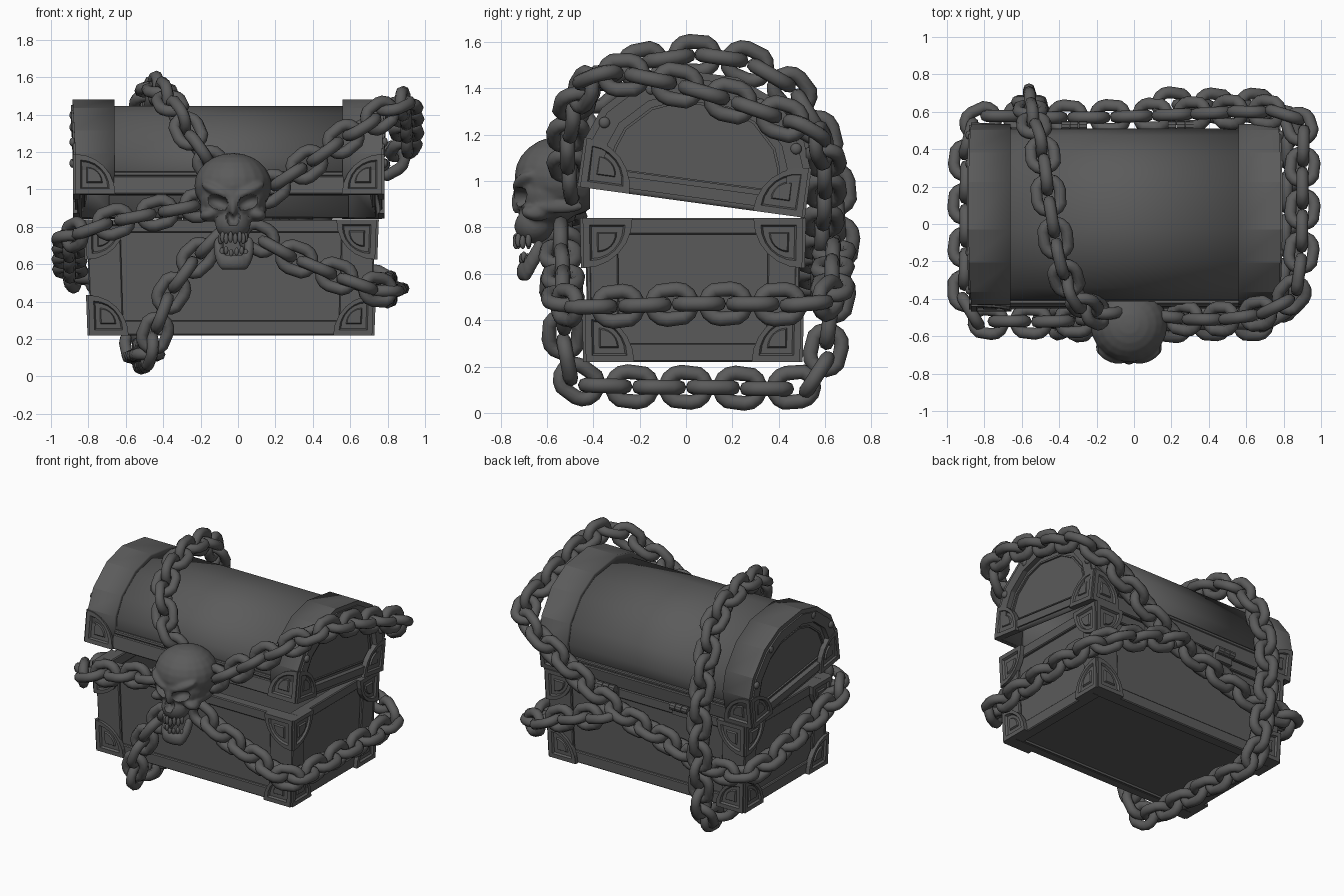
import bpy, bmesh, math
from mathutils import Vector, Matrix

if "Cube" in bpy.data.objects:
    bpy.data.objects.remove(bpy.data.objects["Cube"])

X, Y, Z = Vector((1, 0, 0)), Vector((0, 1, 0)), Vector((0, 0, 1))
iron = bpy.data.materials.new("dark_iron")
iron.diffuse_color = (.105, .105, .105, 1)
iron.use_nodes = True
iron.node_tree.nodes["Principled BSDF"].inputs["Base Color"].default_value = iron.diffuse_color


def finish(name, bm, M=None, smooth=None, bevel=0, shell=0):
    if not shell:
        bmesh.ops.recalc_face_normals(bm, faces=bm.faces)
    me = bpy.data.meshes.new(name)
    bm.to_mesh(me)
    bm.free()
    if M:
        me.transform(M)
    me.materials.append(iron)
    ob = bpy.data.objects.new(name, me)
    bpy.context.collection.objects.link(ob)
    if smooth:
        me.shade_smooth()
        me.set_sharp_from_angle(angle=math.radians(smooth))
    if bevel:
        b = ob.modifiers.new("bevel", 'BEVEL')
        b.width, b.segments = bevel, 1
    if shell:
        s = ob.modifiers.new("shell", 'SOLIDIFY')
        s.thickness, s.offset = shell, -1
    return ob


def box(bm, x0, x1, y0, y1, z0, z1):
    M = Matrix.Translation(((x0+x1)/2, (y0+y1)/2, (z0+z1)/2)) @ Matrix.Diagonal((x1-x0, y1-y0, z1-z0, 1))
    bmesh.ops.create_cube(bm, size=1, matrix=M)


def ball_matrix(c, r, rot=(0, 0, 0)):
    R = Matrix.Rotation(rot[2], 4, 'Z') @ Matrix.Rotation(rot[1], 4, 'Y') @ Matrix.Rotation(rot[0], 4, 'X')
    return Matrix.Translation(c) @ R @ Matrix.Diagonal((*r, 1))


def ball(bm, c, r, rot=(0, 0, 0)):
    bmesh.ops.create_uvsphere(bm, u_segments=20, v_segments=12, radius=1, matrix=ball_matrix(c, r, rot))


def largest(bm, axis, sign):
    bm.normal_update()
    return max((f for f in bm.faces if f.normal[axis]*sign > .95), key=lambda f: f.calc_area())


def recess(bm, axis, sign, inset, depth):
    """Inset the largest face that points along an axis and push it inwards."""
    f = largest(bm, axis, sign)
    bmesh.ops.inset_individual(bm, faces=[f], thickness=inset)
    r = bmesh.ops.extrude_discrete_faces(bm, faces=[f])
    for v in r['faces'][0].verts:
        v.co[axis] -= sign*depth


def bracket(bm, corner, u, v, n, r):
    """Quarter-round corner plate with a recessed window."""
    out = corner + n*.012
    pts = [out] + [out + (u*math.cos(a) + v*math.sin(a))*r for a in [i*math.pi/12 for i in range(7)]]
    ring = [bm.verts.new(p) for p in pts]
    back = [bm.verts.new(p - n*.035) for p in pts]
    for i in range(8):
        j = (i+1) % 8
        bm.faces.new((ring[i], back[i], back[j], ring[j]))
    bm.faces.new(back[::-1])
    c = out + (u+v)*r*.47
    for s, d in ((.72, 0), (.64, .014), (.40, .014), (.34, .004)):
        new = [bm.verts.new(c + (p-c)*s - n*d) for p in pts]
        for i in range(8):
            j = (i+1) % 8
            bm.faces.new((ring[i], ring[j], new[j], new[i]))
        ring = new
    bm.faces.new(ring)


def brackets(bm, x0, x1, y0, y1, z0, z1, levels):
    for x, sx in ((x0, 1), (x1, -1)):
        for y, sy in ((y0, 1), (y1, -1)):
            for lv in levels:
                z, sz = (z0, 1) if lv == 0 else (z1, -1)
                c = Vector((x - sx*.006, y - sy*.006, z))
                bracket(bm, c, X*sx, Z*sz, -Y*sy, .215)
                bracket(bm, c, Y*sy, Z*sz, -X*sx, .215)


# --- base of the chest, slightly narrower at the foot
x0, x1, y0, y1, z0, z1 = -.81, .735, -.44, .5, .22, .84


def taper(bm):
    for v in bm.verts:
        k = 1 - .03*(z1 - v.co.z)/(z1-z0)
        v.co.x = -.045 + (v.co.x+.045)*k
        v.co.y = .028 + (v.co.y-.028)*k


bm = bmesh.new()
box(bm, x0+.03, x1-.03, y0+.03, y1-.03, z0+.003, z1-.01)
recess(bm, 2, 1, .05, .5)
recess(bm, 2, -1, .08, .015)
taper(bm)
finish("chest_base", bm)
bm = bmesh.new()
for za, zb in ((z0, z0+.08), (z1-.07, z1)):
    box(bm, x0+.01, x1-.01, y0+.01, y0+.08, za, zb)
    box(bm, x0+.01, x1-.01, y1-.08, y1-.01, za, zb)
    box(bm, x0+.01, x0+.08, y0+.07, y1-.07, za, zb)
    box(bm, x1-.08, x1-.01, y0+.07, y1-.07, za, zb)
for xa, xb in ((x0, x0+.18), (x1-.18, x1)):
    for ya, yb in ((y0, y0+.03), (y1-.03, y1)):
        box(bm, xa, xb, ya+.003, yb-.003, z0, z1-.002)
for xa in (x0, x1-.03):
    for ya in (y0, y1-.15):
        box(bm, xa+.003, xa+.027, ya+.005, ya+.145, z0, z1-.002)
taper(bm)
finish("base_frame", bm, bevel=.006)
bm = bmesh.new()
brackets(bm, x0, x1, y0, y1, z0, z1, (0, 1))
taper(bm)
finish("base_brackets", bm)

# --- lid, a hollow shell built closed with its hinge line at the origin, then swung open
LID = Matrix.Translation((0, .51, .842)) @ Matrix.Rotation(math.radians(-7.8), 4, 'X')
arch = [(-.965, 0), (-.98, .22), (-.93, .35), (-.79, .49), (-.62, .56), (-.365, .56), (-.195, .49), (-.055, .35),
        (-.005, .22), (-.02, 0)]


def prism(bm, xa, xb, s):
    rows = [[bm.verts.new((x, -.4925 + (y+.4925)*s, z*s)) for y, z in arch] for x in (xa, xb)]
    bm.faces.new(rows[0])
    bm.faces.new(rows[1][::-1])
    for i in range(len(arch)):
        j = (i+1) % len(arch)
        bm.faces.new((rows[0][i], rows[0][j], rows[1][j], rows[1][i]))
    bmesh.ops.recalc_face_normals(bm, faces=bm.faces)


bm = bmesh.new()
prism(bm, -.69, .59, .94)
bmesh.ops.delete(bm, geom=[largest(bm, *d) for d in ((0, -1), (0, 1), (2, -1))], context='FACES')
finish("lid_body", bm, LID, smooth=22, shell=.03)
for name, xa, xb, sg in (("lid_band_left", -.86, -.66, -1), ("lid_band_right", .56, .76, 1)):
    bm = bmesh.new()
    prism(bm, xa, xb, 1)
    recess(bm, 0, sg, .03, -.01)
    recess(bm, 0, sg, .07, .035)
    recess(bm, 0, sg, .03, -.012)
    recess(bm, 0, sg, .012, .012)
    bmesh.ops.delete(bm, geom=[largest(bm, 0, -sg), largest(bm, 2, -1)], context='FACES')
    for v in bm.verts:  # ends lean outwards towards the top
        if (v.co.x+.05)*sg > .75:
            v.co.x += sg*.045*v.co.z
    finish(name, bm, LID, smooth=22, shell=.035)
bm = bmesh.new()
for ya, yb in ((-.972, -.92), (-.065, -.013)):
    box(bm, -.67, .57, ya, yb, 0, .10)
    box(bm, -.67, .57, ya+.008, yb-.008, .1, .125)
finish("lid_rim", bm, LID, bevel=.006)
bm = bmesh.new()
brackets(bm, -.865, .765, -.97, -.015, 0, 1, (0,))
finish("lid_brackets", bm, LID)

# --- rivets and hinges
bm = bmesh.new()
for x in (-.885, .785):
    for y, z in ((-.91, .29), (-.73, .46), (-.255, .46), (-.075, .29)):
        ball(bm, (x, y, z), (.016, .024, .024))
finish("lid_rivets", bm, LID, 60)
bm = bmesh.new()
for hx in (-.32, .25):
    for i in range(3):
        M = Matrix.Translation((hx + (i-1)*.047, .525, .845)) @ Matrix.Rotation(math.pi/2, 4, 'Y')
        bmesh.ops.create_cone(bm, cap_ends=True, segments=10, radius1=.026, radius2=.026, depth=.043, matrix=M)
    box(bm, hx-.07, hx+.07, .47, .512, .78, .84)
finish("hinges", bm)


# --- chains: stadium links set along a smooth path
def chain(name, pts, up, pitch=.118):
    P = [Vector(p) for p in pts]
    P = [P[0]*2-P[1]] + P + [P[-1]*2-P[-2]]
    path = []
    for a, b, c, d in zip(P, P[1:], P[2:], P[3:]):
        for i in range(24):
            t = i/24
            path.append(.5*(2*b + (c-a)*t + (2*a-5*b+4*c-d)*t*t + (3*b-a-3*c+d)*t**3))
    path.append(P[-2])
    total = sum((q-p).length for p, q in zip(path, path[1:]))
    n = round(total/pitch)
    step, centres, run = total/n, [], 0
    for p, q in zip(path, path[1:]):
        L = (q-p).length
        while len(centres) < n and (len(centres)+.5)*step <= run+L:
            centres.append((p.lerp(q, ((len(centres)+.5)*step-run)/L), (q-p).normalized()))
        run += L
    bm = bmesh.new()
    for k, (c, t) in enumerate(centres):
        side = (up - t*up.dot(t)).normalized()
        if k % 2:
            side = t.cross(side)
        nor = t.cross(side)
        rings = []
        for i in range(14):
            a = (i+.5)*2*math.pi/14
            d = t*math.cos(a) + side*math.sin(a)
            o = c + d*.065 + t*math.copysign(.022, math.cos(a))
            rings.append([bm.verts.new(o + (d*math.cos(b) + nor*math.sin(b))*.032)
                          for b in [j*math.pi/4 for j in range(8)]])
        for i in range(14):
            for j in range(8):
                A, B = rings[i], rings[(i+1) % 14]
                bm.faces.new((A[j], A[(j+1) % 8], B[(j+1) % 8], B[j]))
    finish(name, bm, smooth=60)


chain("chain_over_and_under", [
    (-.10, -.46, 1.08), (-.21, -.47, 1.22), (-.30, -.40, 1.37), (-.37, -.27, 1.47), (-.42, -.07, 1.53),
    (-.46, .17, 1.53), (-.49, .38, 1.45), (-.53, .51, 1.32), (-.55, .59, 1.15), (-.56, .65, .9), (-.56, .65, .65),
    (-.55, .62, .4), (-.54, .58, .19), (-.53, .46, .11), (-.51, .1, .11), (-.49, -.3, .115), (-.47, -.47, .14),
    (-.43, -.52, .27), (-.36, -.53, .44), (-.25, -.54, .6), (-.10, -.53, .76)], X)
chain("chain_around_ends", [
    (.12, -.49, .97), (.35, -.51, 1.12), (.55, -.5, 1.26), (.72, -.46, 1.37), (.85, -.37, 1.45), (.89, -.2, 1.45),
    (.9, .05, 1.39), (.9, .3, 1.31), (.9, .48, 1.24), (.82, .58, 1.16), (.6, .6, 1.02), (.35, .59, .85),
    (.1, .58, .72), (-.2, .57, .63), (-.55, .57, .53), (-.77, .57, .52), (-.88, .47, .54), (-.9, .2, .6),
    (-.9, -.1, .67), (-.9, -.38, .74), (-.83, -.51, .77), (-.65, -.52, .83), (-.4, -.52, .88), (-.14, -.5, .93)], Z)
chain("chain_lower_right", [
    (.06, -.54, .77), (.25, -.54, .66), (.45, -.53, .57), (.65, -.53, .49), (.77, -.49, .46), (.80, -.3, .46),
    (.81, 0, .47), (.82, .3, .47), (.81, .5, .47), (.74, .62, .5), (.5, .63, .6), (.15, .64, .71)], Z)


# --- skull: merged ellipsoids, then sockets, nose and a flat back are carved
def merged(name, bm, voxel):
    """Return the fused, softened surface of overlapping balls as a bmesh."""
    ob = finish(name + "_blank", bm)
    m = ob.modifiers.new("merge", 'REMESH')
    m.mode, m.voxel_size = 'VOXEL', voxel
    m = ob.modifiers.new("soften", 'SMOOTH')
    m.factor, m.iterations = .5, 6
    dg = bpy.context.evaluated_depsgraph_get()
    out = bmesh.new()
    out.from_mesh(ob.evaluated_get(dg).to_mesh())
    bpy.data.objects.remove(ob)
    return out


cx = -.027
bm = bmesh.new()
ball(bm, (cx, -.535, 1.02), (.207, .205, .175))
ball(bm, (cx, -.59, .95), (.18, .155, .14))
ball(bm, (cx, -.655, .815), (.095, .088, .085))
ball(bm, (cx, -.725, .91), (.022, .03, .055))
for s in (-1, 1):
    ball(bm, (cx+s*.085, -.695, .995), (.095, .048, .032), (0, -s*.42, s*.35))
    ball(bm, (cx+s*.12, -.645, .865), (.055, .07, .036), (0, s*.25, s*.5))
    ball(bm, (cx+s*.155, -.55, .89), (.025, .11, .03))
bm = merged("skull", bm, .009)
for s in (-1, 1):
    for c, r, rot in (((cx+s*.085, -.72, .932), (.06, .06, .036), (0, -s*.35, 0)),
                      ((cx+s*.015, -.735, .845), (.018, .04, .036), (0, s*.3, 0))):
        M = ball_matrix(c, r, rot)
        inv = M.inverted()
        for v in bm.verts:  # push the surface back onto the far side of the hole
            p = inv @ v.co
            h = 1 - p.x*p.x - p.z*p.z
            if h > 0 and v.co.y < -.56:
                p.y = max(p.y, math.sqrt(h))
                v.co = M @ p
bmesh.ops.bisect_plane(bm, geom=bm.verts[:]+bm.edges[:]+bm.faces[:], plane_co=(0, -.415, 0), plane_no=(0, 1, 0),
                       clear_outer=True)
bmesh.ops.holes_fill(bm, edges=[e for e in bm.edges if e.is_boundary])
finish("skull", bm, smooth=50)

# --- loose lower jaw and both rows of teeth
bm = bmesh.new()
teeth = bmesh.new()
for i in range(15):
    a = math.radians(-100 + i*200/14)
    lift = max(0, abs(a)-.8)*.1
    ball(bm, (cx+.005+.082*math.sin(a), -.645-.06*math.cos(a), .61+lift), (.027, .027, .042))
for i in range(8):
    a = math.radians(-75 + i*150/7)
    sx, cy = math.sin(a), math.cos(a)
    ball(teeth, (cx+.068*sx, -.66-.075*cy, .737 + .008*(i % 2)), (.013, .014, .03), (0, 0, a))
    ball(teeth, (cx+.005+.079*sx, -.648-.061*cy, .66 + .007*(i % 3)), (.012, .013, .022), (0, 0, a))
finish("lower_jaw", merged("lower_jaw", bm, .008), smooth=60)
finish("teeth", teeth, smooth=60)
